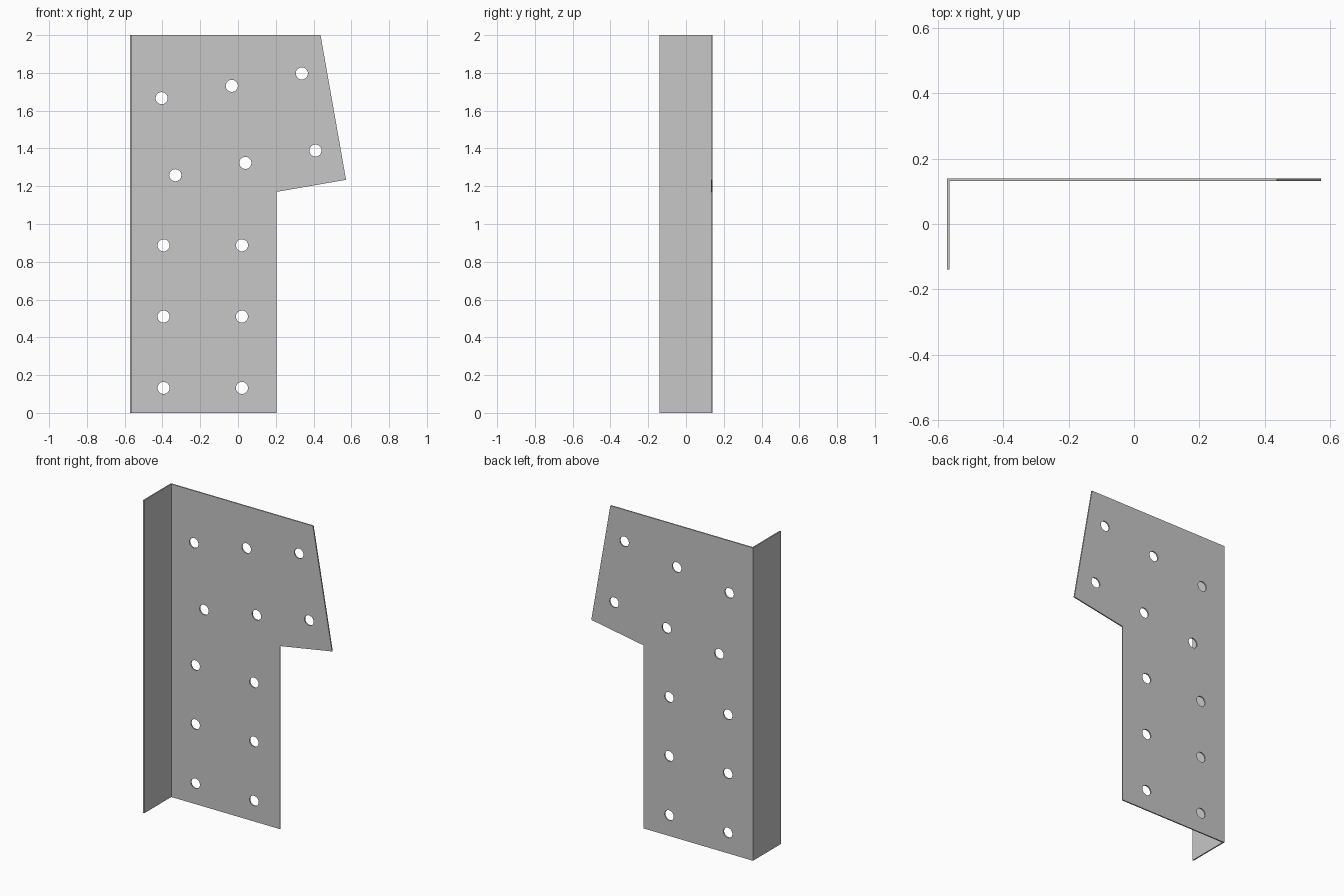
import bpy
import math
from mathutils import Matrix

if "Cube" in bpy.data.objects:
    bpy.data.objects.remove(bpy.data.objects["Cube"])

THICK = 0.008
LEFT, BACK = -0.572, 0.14
HEIGHT = 2.0
HOLE_RADIUS = 0.032

steel = bpy.data.materials.new("light_grey_steel")
steel.use_nodes = True
colour = (0.57, 0.57, 0.57, 1)
steel.diffuse_color = colour
steel.node_tree.nodes["Principled BSDF"].inputs["Base Color"].default_value = colour


def add_loop(curve, points):
    """Add a closed straight-sided outline to a flat curve."""
    spline = curve.splines.new("POLY")
    spline.points.add(len(points) - 1)
    for point, (x, z) in zip(spline.points, points):
        point.co = (x, z, 0, 1)
    spline.use_cyclic_u = True


def circle(cx, cz, sides=32):
    angles = [2 * math.pi * i / sides for i in range(sides)]
    return [(cx + HOLE_RADIUS * math.cos(a), cz + HOLE_RADIUS * math.sin(a)) for a in angles]


def extruded_part(name, loops, depth, matrix):
    """Fill the outlines, extrude them and keep the result as a mesh."""
    curve = bpy.data.curves.new(name + "_profile", "CURVE")
    curve.dimensions = "2D"
    curve.fill_mode = "BOTH"
    curve.extrude = depth / 2
    for loop in loops:
        add_loop(curve, loop)
    helper = bpy.data.objects.new(name + "_profile", curve)
    bpy.context.collection.objects.link(helper)
    bpy.context.view_layer.update()
    graph = bpy.context.evaluated_depsgraph_get()
    mesh = bpy.data.meshes.new_from_object(helper.evaluated_get(graph))
    bpy.data.objects.remove(helper)
    mesh.transform(matrix)
    mesh.name = name
    mesh.materials.clear()
    mesh.materials.append(steel)
    for face in mesh.polygons:
        face.use_smooth = False
    part = bpy.data.objects.new(name, mesh)
    bpy.context.collection.objects.link(part)
    return part


# Nail holes: a straight grid below, a tilted grid above
holes = [(x, z) for x in (-0.394, 0.021) for z in (0.132, 0.51, 0.887)]
holes += [(-0.404 + 0.371 * i + 0.072 * j, 1.666 + 0.0655 * i - 0.408 * j)
          for i in range(3) for j in range(2)]

# Upright plate with its slanted arm
inner = LEFT + THICK
outline = [(inner, 0), (0.204, 0), (0.204, 1.17), (0.572, 1.234), (0.437, HEIGHT), (inner, HEIGHT)]
stand_up = Matrix.Translation((0, BACK - THICK / 2, 0)) @ Matrix.Rotation(math.pi / 2, 4, "X")
extruded_part("plate", [outline] + [circle(x, z) for x, z in holes], THICK, stand_up)

# Side flange folded towards the front
strip = [(LEFT, -BACK), (inner, -BACK), (inner, BACK), (LEFT, BACK)]
extruded_part("side_flange", [strip], HEIGHT, Matrix.Translation((0, 0, HEIGHT / 2)))
